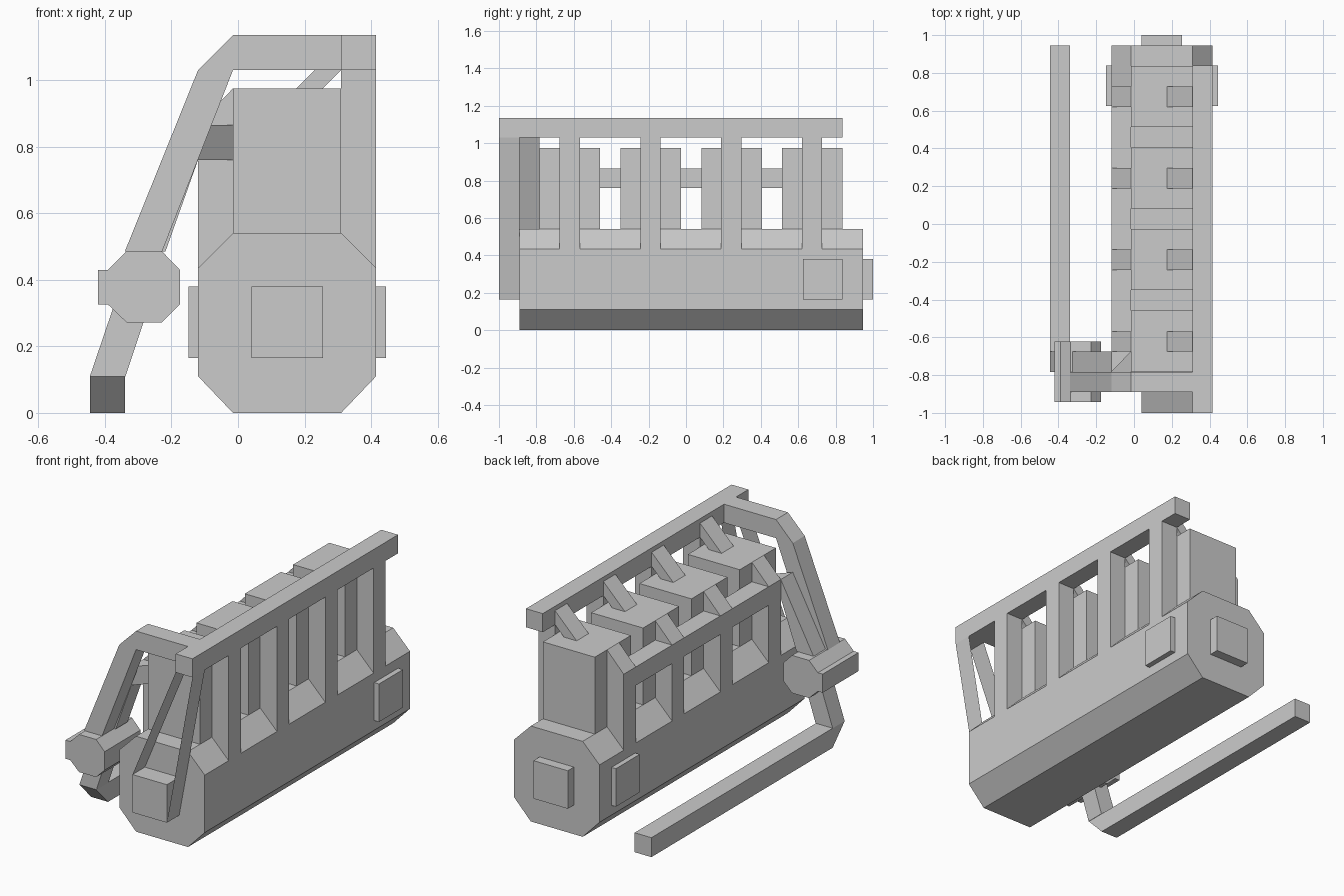
import bpy, bmesh

if "Cube" in bpy.data.objects:
    bpy.data.objects.remove(bpy.data.objects["Cube"])


def finish(name, bm, solid=True):
    if solid:
        bmesh.ops.recalc_face_normals(bm, faces=bm.faces)
    mesh = bpy.data.meshes.new(name)
    bm.to_mesh(mesh)
    bm.free()
    obj = bpy.data.objects.new(name, mesh)
    bpy.context.collection.objects.link(obj)
    return obj


def prism(name, profile, axis, lo, hi):
    """Extrude a 2D profile along an axis: (y,z) for x, (x,z) for y, (x,y) for z."""
    def place(p, t):
        p = list(p)
        p.insert("xyz".index(axis), t)
        return p
    bm = bmesh.new()
    face = bm.faces.new([bm.verts.new(place(p, lo)) for p in profile])
    new = bmesh.ops.extrude_face_region(bm, geom=[face])["geom"]
    step = place((0, 0), hi - lo)
    bmesh.ops.translate(bm, verts=[v for v in new if isinstance(v, bmesh.types.BMVert)], vec=step)
    return finish(name, bm)


def box(name, x, y, z):
    return prism(name, [(x[0], z[0]), (x[1], z[0]), (x[1], z[1]), (x[0], z[1])], "y", *y)


def sheet(name, a, b, y0, y1):
    """Flat strip between two (x,z) points."""
    bm = bmesh.new()
    bm.faces.new([bm.verts.new(p) for p in (
        (a[0], y0, a[1]), (a[0], y1, a[1]), (b[0], y1, b[1]), (b[0], y0, b[1]))])
    return finish(name, bm, solid=False)


# Octagonal block
prism("engine_block", [(-.015, 0), (.31, 0), (.415, .11), (.415, .435),
                       (.31, .54), (-.015, .54), (-.12, .435), (-.12, .11)], "y", -.89, .945)

# Raised covers on the ends and sides
box("front_pulley", (.04, .255), (-1, -.89), (.165, .38))
box("rear_cover", (.04, .255), (.945, 1), (.165, .38))
box("left_side_cover", (-.148, -.12), (.625, .838), (.165, .38))
box("right_side_cover", (.415, .445), (.625, .838), (.165, .38))

# Four cylinders, each with its columns and runners
for i in range(4):
    y = -.622 + i * .432
    c = (y - .054, y + .054)
    box(f"cylinder_{i}", (-.015, .31), (y - .16, y + .163), (.54, .975))
    prism(f"right_column_{i}", [(.415, .435), (.415, 1.03), (.31, 1.03), (.31, .54)], "y", *c)
    prism(f"left_column_{i}", [(-.12, .435), (-.12, .76), (-.015, .76), (-.015, .54)], "y", *c)
    prism(f"intake_runner_{i}", [(.175, .975), (.255, .975), (.31, 1.03), (.31, 1.11)], "y", *c)
    prism(f"exhaust_runner_{i}", [(-.12, .865), (-.015, .865), (-.015, .975)], "y", *c)

# Intake rail and bent pipe down to the turbine housing
box("intake_rail", (.31, .415), (-1, .838), (1.03, 1.135))
prism("intake_pipe", [(.31, 1.135), (-.015, 1.135), (-.12, 1.03), (-.34, .485),
                      (-.228, .485), (-.015, 1.03), (.31, 1.03)], "y", -.89, -.783)

# Exhaust rail with mitred front end and pipe to the turbine housing
prism("exhaust_rail", [(-.12, -.783), (-.015, -.676), (-.015, .728), (-.12, .728)], "z", .76, .865)
prism("exhaust_pipe", [(-.12, .865), (-.12, .76), (-.218, .485), (-.325, .485)], "y", -.783, -.676)

# Turbine housing: octagon with a tab on its outer side
prism("turbine_housing", [(-.335, .485), (-.228, .485), (-.175, .43), (-.175, .325),
                          (-.228, .272), (-.335, .272), (-.39, .325), (-.42, .325),
                          (-.42, .43), (-.39, .43)], "y", -.943, -.622)

# Tail pipe
prism("down_pipe", [(-.36, .36), (-.445, .11), (-.338, .11), (-.255, .36)], "y", -.783, -.676)
prism("tail_pipe", [(-.783, .11), (-.676, 0), (.945, 0), (.945, .11)], "x", -.445, -.34)

# Thin drive belt from pulley to intake rail
sheet("belt_inner_run", (.04, .38), (.31, 1.03), -1, -.89)
sheet("belt_outer_run", (.255, .165), (.415, 1.03), -1, -.89)
